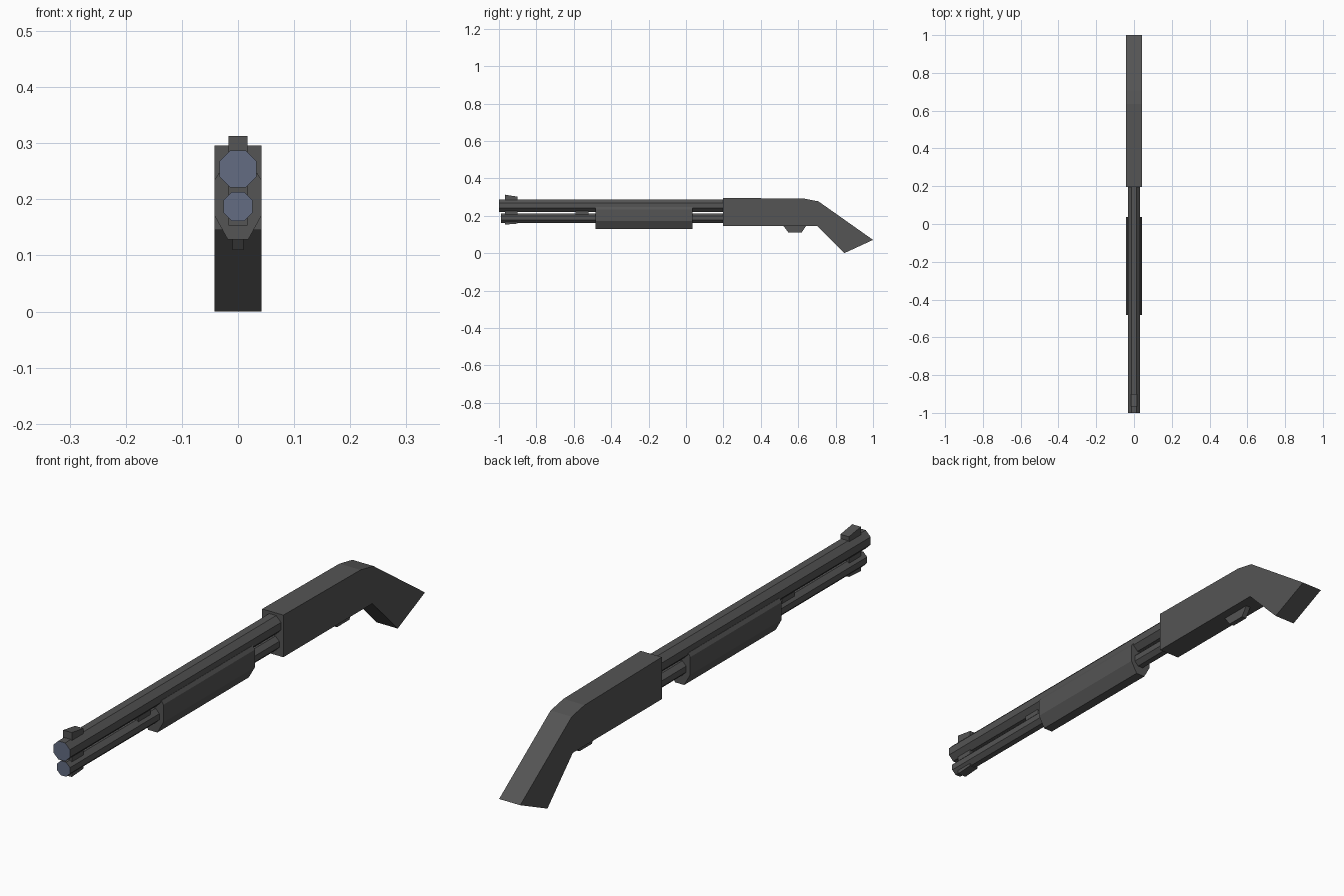
import bpy, bmesh, math

if "Cube" in bpy.data.objects:
    bpy.data.objects.remove(bpy.data.objects["Cube"])


def material(name, rgb):
    m = bpy.data.materials.new(name)
    m.diffuse_color = (*rgb, 1)
    m.use_nodes = True
    m.node_tree.nodes["Principled BSDF"].inputs["Base Color"].default_value = m.diffuse_color
    return m


GREY = material("dark grey metal", (0.09, 0.09, 0.09))
BLUE = material("slate blue bore", (0.125, 0.15, 0.225))


def prism(name, start, end, to_point, blue_front=False):
    """Join two matching outlines into a closed flat-faced solid."""
    bm = bmesh.new()
    a = [bm.verts.new(to_point(p, 0)) for p in start]
    b = [bm.verts.new(to_point(p, 1)) for p in end]
    n = len(a)
    for i in range(n):
        j = (i + 1) % n
        bm.faces.new((a[i], a[j], b[j], b[i]))
    front = bm.faces.new(a)
    bm.faces.new(b)
    if blue_front:
        front.material_index = 1
    bmesh.ops.recalc_face_normals(bm, faces=bm.faces[:])
    me = bpy.data.meshes.new(name)
    bm.to_mesh(me)
    bm.free()
    me.materials.append(GREY)
    me.materials.append(BLUE)
    ob = bpy.data.objects.new(name, me)
    bpy.context.collection.objects.link(ob)
    return ob


def along_y(name, xz, y0, y1, blue_front=False):
    return prism(name, xz, xz, lambda p, s: (p[0], (y0, y1)[s], p[1]), blue_front)


def side_profile(name, yz, half_width):
    return prism(name, yz, yz, lambda p, s: ((-half_width, half_width)[s], *p))


def octagon(z, apothem):
    r = apothem / math.cos(math.pi / 8)
    return [(r * math.cos(math.pi / 8 + k * math.pi / 4),
             z + r * math.sin(math.pi / 8 + k * math.pi / 4)) for k in range(8)]


# Octagonal barrel and magazine tube with blue front caps
along_y("barrel", octagon(0.254, 0.033), -1.0, 0.22, True)
along_y("magazine_tube", octagon(0.187, 0.026), -0.99, 0.22, True)

# Front sight and clamp holding both tubes
side_profile("front_sight_clamp", [(-0.967, 0.153), (-0.90, 0.158),
                                   (-0.90, 0.302), (-0.967, 0.3125)], 0.017)
side_profile("tube_spacer", [(-0.59, 0.20), (-0.52, 0.20),
                             (-0.52, 0.235), (-0.59, 0.235)], 0.017)

# Chamfered sliding fore-end
half = [(0.018, 0.128), (0.042, 0.171), (0.042, 0.234), (0.034, 0.247)]
along_y("fore_end", half + [(-x, z) for x, z in reversed(half)], -0.483, 0.036)

# Receiver and angled grip as one slab
side_profile("receiver_and_grip", [(0.197, 0.296), (0.635, 0.291), (0.708, 0.277),
                                   (1.0, 0.071), (0.846, 0.0), (0.702, 0.145),
                                   (0.197, 0.145)], 0.042)

# Trigger guard below the receiver
side_profile("trigger_guard", [(0.518, 0.15), (0.548, 0.11),
                               (0.618, 0.11), (0.645, 0.15)], 0.0095)
